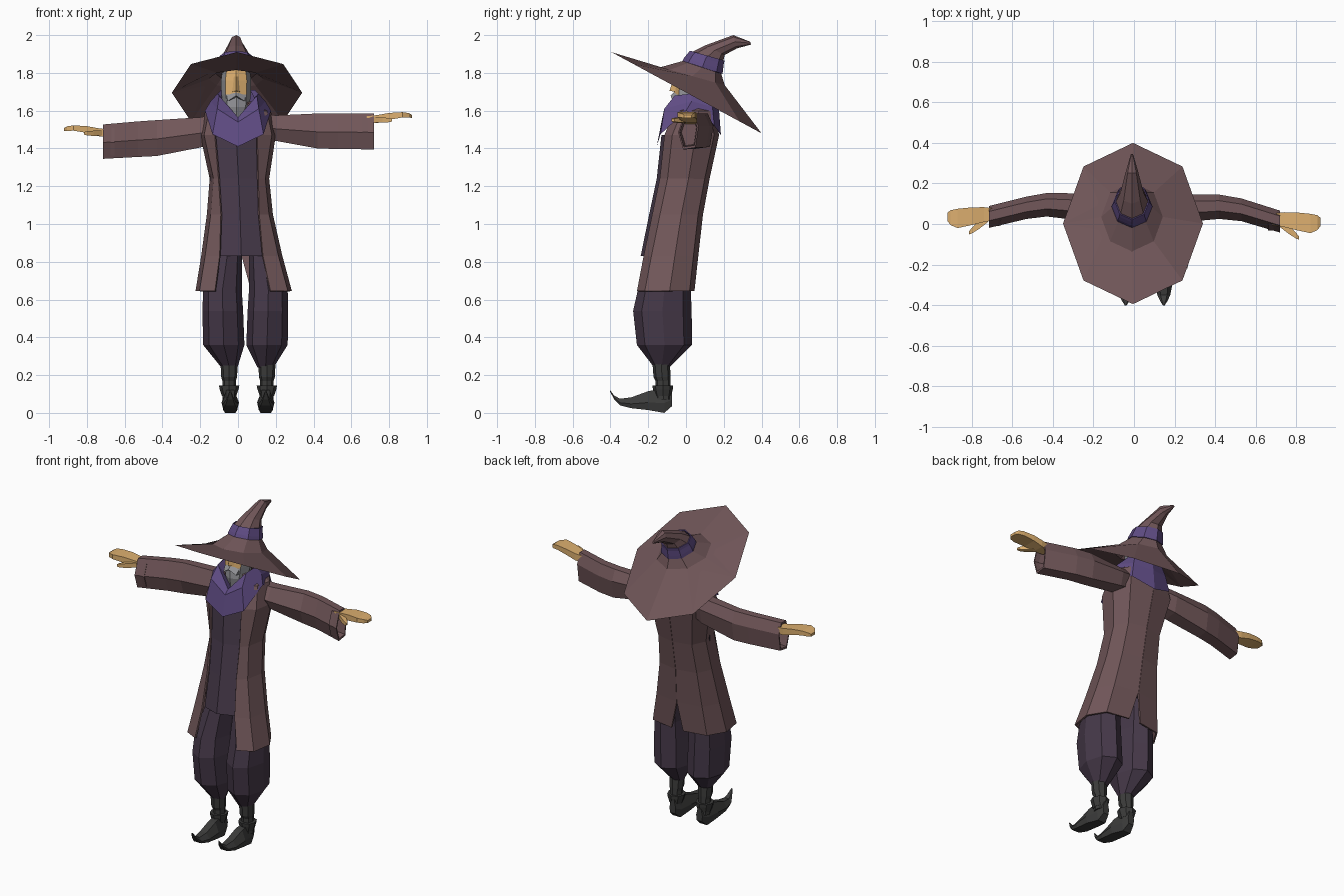
import bpy, bmesh, math


def material(name, r, g, b):
    m = bpy.data.materials.new(name)
    m.diffuse_color = (r, g, b, 1)
    return m


BROWN = material("dusty brown cloth", .165, .094, .10)
PURPLE = material("purple cloth", .115, .072, .23)
DARK = material("dark plum cloth", .06, .04, .066)
SKIN = material("tan skin", .72, .43, .16)
GREY = material("grey hair", .30, .30, .32)
BOOT = material("charcoal leather", .045, .045, .044)


def loft(name, rings, mats, rule=None, closed=True, caps=True, skip=None, thick=0):
    """Skin a list of equal rings; rule(row, column) picks the material slot."""
    bm = bmesh.new()
    rows = [[bm.verts.new(p) for p in r] for r in rings]
    n = len(rows[0])
    for i in range(len(rows) - 1):
        for j in range(n if closed else n - 1):
            if j == skip:
                continue
            k = (j + 1) % n
            f = bm.faces.new((rows[i][j], rows[i][k], rows[i + 1][k], rows[i + 1][j]))
            f.material_index = rule(i, j) if rule else 0
    if caps:
        bm.faces.new(rows[0])
        bm.faces.new(rows[-1])
    bmesh.ops.recalc_face_normals(bm, faces=bm.faces)
    me = bpy.data.meshes.new(name)
    bm.to_mesh(me)
    bm.free()
    for m in mats:
        me.materials.append(m)
    ob = bpy.data.objects.new(name, me)
    bpy.context.collection.objects.link(ob)
    if thick:
        mod = ob.modifiers.new("thickness", "SOLIDIFY")
        mod.thickness = thick
        mod.offset = 0
    return ob


def tilted(cx, r, yf, zf, yb, zb):
    """Eight-sided ring running from a front point to a back point."""
    pts = []
    for i in range(8):
        a = i * math.pi / 4
        t = (1 - math.cos(a)) / 2
        pts.append((cx + r * math.sin(a), yf + (yb - yf) * t, zf + (zb - zf) * t))
    return pts


def flat(z, x0, x1, y0, y1):
    """Level eight-sided ring filling a rectangle."""
    return tilted((x0 + x1) / 2, (x1 - x0) / 2, y0, z, y1, z)


def mirrored(half):
    """Complete a front-to-back half outline with its other side."""
    return half + [(-x, y, z) for x, y, z in half[-2:0:-1]]


# Hat: underside, brim, crown, band and bent tip
loft("hat", [
    tilted(-.01, .11, -.09, 1.835, .17, 1.76),
    tilted(-.01, .145, -.13, 1.815, .195, 1.72),
    tilted(-.005, .345, -.395, 1.91, .40, 1.48),
    tilted(-.01, .152, -.135, 1.83, .205, 1.735),
    tilted(-.01, .092, -.01, 1.865, .185, 1.80),
    tilted(-.01, .078, .03, 1.91, .197, 1.86),
    tilted(-.01, .058, .10, 1.945, .205, 1.895),
    tilted(-.01, .030, .25, 2.0, .27, 1.93),
    tilted(-.01, .006, .34, 1.965, .345, 1.95)], [BROWN])
# Hat band with two raised rims
loft("hat_band", [
    tilted(-.01, .098, -.016, 1.862, .19, 1.795),
    tilted(-.01, .094, -.006, 1.88, .193, 1.815),
    tilted(-.01, .086, .010, 1.90, .197, 1.848),
    tilted(-.01, .082, .024, 1.915, .202, 1.866)], [PURPLE], caps=False, thick=.006)

# Head: tan upper face, grey beard and side hair
loft("head", [
    flat(1.565, -.04, .025, -.062, .04),
    flat(1.62, -.075, .06, -.072, .09),
    flat(1.685, -.088, .068, -.065, .12),
    flat(1.76, -.09, .07, -.058, .125),
    flat(1.83, -.08, .06, -.045, .12)], [GREY, SKIN],
    rule=lambda i, j: 1 if i >= 2 and j in (0, 7) else 0)
# Nose, moustache and cheeks
loft("nose", [
    [(-.03, -.055, 1.70), (.01, -.055, 1.70), (-.01, -.088, 1.705)],
    [(-.022, -.052, 1.78), (.002, -.052, 1.78), (-.01, -.062, 1.78)]], [SKIN])
for s in (-1, 1):
    loft("moustache", [
        [(-.01, -.06, 1.67), (-.01, -.082, 1.68), (-.01, -.06, 1.70)],
        [(-.01 + s * .05, -.045, 1.65), (-.01 + s * .045, -.07, 1.65),
         (-.01 + s * .05, -.045, 1.68)]], [GREY])

# Cowl draped on the shoulders and raised behind the head
loft("cowl", [
    mirrored([(0, -.155, 1.41), (.135, -.135, 1.475), (.175, 0, 1.60), (.14, .15, 1.52), (0, .185, 1.47)]),
    mirrored([(0, -.13, 1.54), (.11, -.115, 1.61), (.145, .03, 1.65), (.12, .14, 1.62), (0, .175, 1.60)]),
    mirrored([(0, -.10, 1.565), (.10, -.06, 1.68), (.108, .03, 1.69), (.09, .125, 1.71), (0, .155, 1.71)]),
    mirrored([(0, -.055, 1.55), (.075, -.03, 1.62), (.085, .03, 1.67), (.07, .11, 1.70), (0, .135, 1.70)])],
    [PURPLE], caps=False)

# Coat rows: height, left inner/outer, right outer/inner, front, back
coat = [
    (1.645, -.04, -.08, .08, .04, -.02, .11),
    (1.595, -.10, -.17, .17, .10, -.06, .15),
    (1.47, -.12, -.195, .195, .10, -.11, .17),
    (1.24, -.10, -.145, .16, .105, -.135, .12),
    (1.05, -.088, -.16, .18, .11, -.175, .085),
    (.83, -.095, -.19, .23, .13, -.22, .06),
    (.645, -.12, -.22, .28, .17, -.255, .04)]
rows = []
for z, li, lo, ro, ri, yf, yb in coat:
    c, h, m = (lo + ro) / 2, (ro - lo) / 2, (yf + yb) / 2 + .02
    slit = .04 if z < .7 else 0
    rows.append([(li, yf, z), (lo + .02, yf + .04, z), (lo, m, z), (c - h * .75, yb - .025, z),
                 (c - slit, yb, z), (c + slit, yb, z),
                 (c + h * .75, yb - .025, z), (ro, m, z), (ro - .02, yf + .04, z), (ri, yf, z)])
loft("coat", rows, [BROWN], closed=False, caps=False, skip=4, thick=.01)

# Tunic under the coat
loft("tunic", [flat(z, li - .045, ri + .045, yf - .02, yb - .03)
               for z, li, lo, ro, ri, yf, yb in coat[2:6]], [DARK])


def sleeve(name, s, stations):
    """Six-sided sleeve from stations: x, y centre, half width, top, bottom."""
    sect = [(-.35, 1), (.5, 1), (1, .3), (.7, -.9), (-.5, -1), (-1, -.05)]
    rings = [[(s * x, y + a * w, (t + b) / 2 + c * (t - b) / 2) for a, c in sect]
             for x, y, w, t, b in stations]
    x, y, w, t, b = stations[-1]
    # Hollow cuff
    rings.append([(s * x, y + a * w * .85, (t + b) / 2 + c * (t - b) * .43) for a, c in sect])
    rings.append([(s * (x - .06), y + a * w * .8, (t + b) / 2 + c * (t - b) * .4) for a, c in sect])
    loft(name, rings, [BROWN])


sleeve("left_sleeve", 1, [(.12, .06, .07, 1.585, 1.46), (.20, .075, .07, 1.575, 1.44),
                          (.42, .085, .06, 1.585, 1.40), (.53, .07, .056, 1.585, 1.397),
                          (.72, .012, .054, 1.585, 1.395)])
sleeve("right_sleeve", -1, [(.12, .06, .07, 1.58, 1.43), (.20, .08, .07, 1.565, 1.405),
                            (.43, .095, .058, 1.55, 1.36), (.53, .08, .055, 1.543, 1.355),
                            (.715, .035, .054, 1.527, 1.345)])


def slab(s, x, y0, y1, z, t):
    return [(s * x, y0, z - t), (s * x, y1, z - t), (s * x, y1, z + t), (s * x, y0, z + t)]


# Hands: mitten of fingers plus a thumb
for side, s, dy, dz in (("left", 1, 0, 0), ("right", -1, .025, -.07)):
    palm = [(.68, -.005, .05, 1.55, .02), (.74, -.015, .058, 1.556, .021), (.80, -.03, .057, 1.57, .018),
            (.87, -.045, .05, 1.578, .014), (.905, -.03, .043, 1.575, .012), (.92, -.01, .03, 1.57, .008)]
    loft(side + "_hand", [slab(s, x, a + dy, b + dy, z + dz, t) for x, a, b, z, t in palm], [SKIN])
    thumb = [(.72, -.015, .02, 1.553, .014), (.765, -.05, -.01, 1.55, .014),
             (.80, -.072, -.045, 1.55, .011), (.815, -.077, -.062, 1.55, .007)]
    loft(side + "_thumb", [slab(s, x, a + dy, b + dy, z + dz, t) for x, a, b, z, t in thumb], [SKIN])

# Baggy trouser legs gathered at the shin
leg = [(.92, -.11, .02, -.17, .04), (.65, -.185, .02, -.255, .025), (.54, -.188, .027, -.28, .03),
       (.36, -.185, .034, -.26, .032), (.24, -.088, -.003, -.168, -.09)]
loft("right_trouser_leg", [flat(*r) for r in leg], [DARK])
loft("left_trouser_leg", [flat(z, (.078 if z > .3 else .1) - b, (.078 if z > .3 else .1) - a, c, d)
                          for z, a, b, c, d in leg], [DARK])

# Boots: shaft, flared ankle cuff and curled toe
for side, bx in (("right", -.047), ("left", .153)):
    s = -1 if side == "right" else 1
    loft(side + "_boot_shaft", [flat(z, bx - w, bx + w, a, b) for z, w, a, b in (
        (.27, .046, -.178, -.085), (.19, .042, -.172, -.082),
        (.17, .036, -.162, -.082), (.07, .036, -.16, -.08))], [BOOT])
    loft(side + "_boot_cuff", [flat(z, bx - w, bx + w, a, b) for z, w, a, b in (
        (.145, .054, -.178, -.068), (.125, .05, -.175, -.07), (.09, .038, -.165, -.078))], [BOOT])
    foot = [(-.075, .022, .035, .12), (-.115, .034, 0, .13), (-.20, .046, .015, .115),
            (-.29, .044, .025, .082), (-.35, .032, .04, .075), (-.38, .018, .072, .092),
            (-.402, .004, .112, .12)]
    loft(side + "_boot_foot", [
        [(bx - s * .006 + a * w, y, z0 + c * (z1 - z0)) for a, c in
         ((-.8, 0), (.8, 0), (1, .4), (.5, 1), (-.5, 1), (-1, .4))]
        for y, w, z0, z1 in foot], [BOOT])
